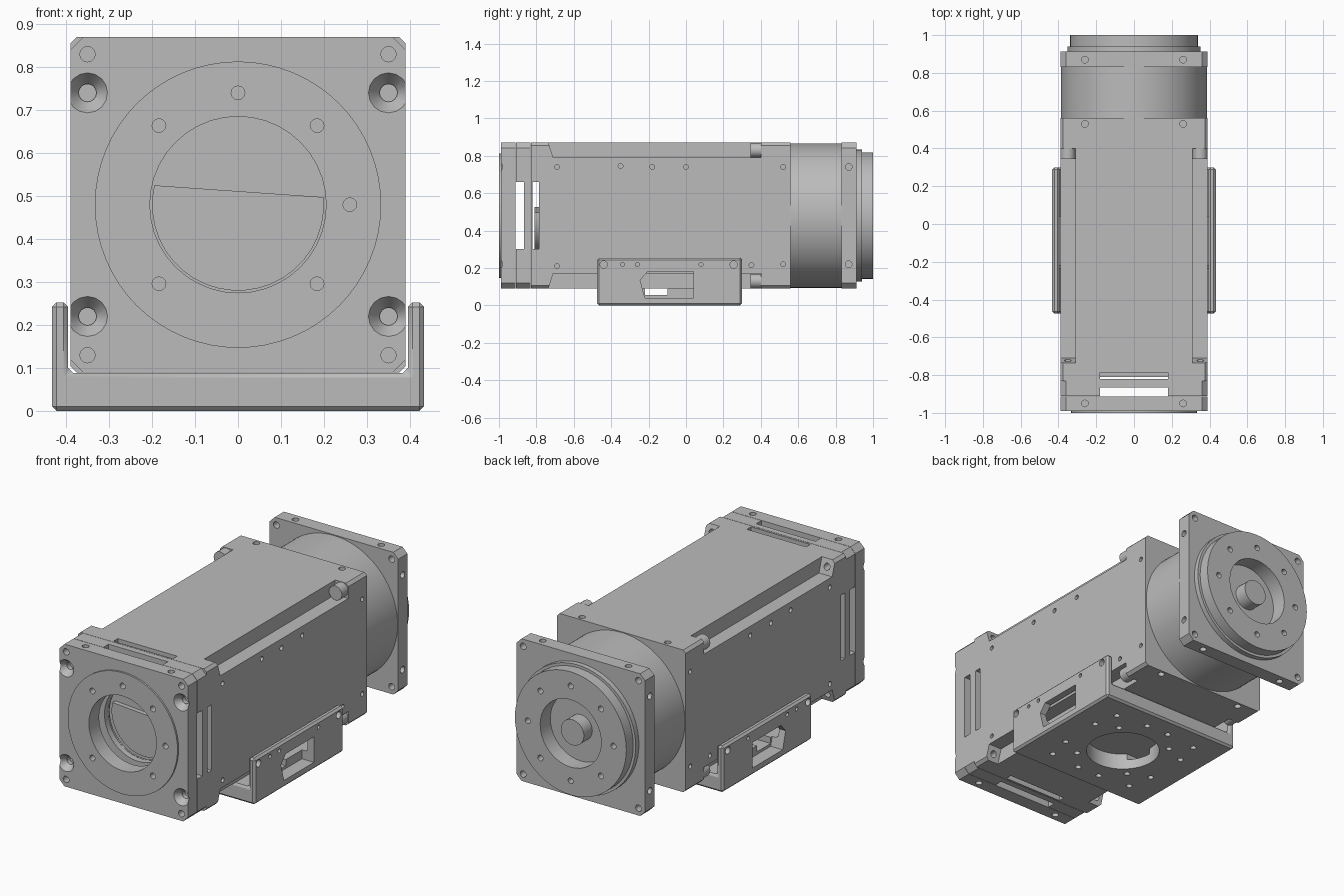
import bpy, bmesh, math
from mathutils import Vector

if "Cube" in bpy.data.objects:
    bpy.data.objects.remove(bpy.data.objects["Cube"], do_unlink=True)

mat = bpy.data.materials.new("machined_grey")
mat.use_nodes = True
GREY = (0.5, 0.5, 0.5, 1)
mat.diffuse_color = GREY
mat.node_tree.nodes["Principled BSDF"].inputs["Base Color"].default_value = GREY

MID = 0.48      # height of the main axis
HALF = 0.39     # half width of the square housing
AXES = {"x": lambda u, v, t: (t, u, v),
        "y": lambda u, v, t: (u, t, v),
        "z": lambda u, v, t: (u, v, t)}


def circle(u, v, r, n=12):
    return [(u + r * math.cos(math.tau * i / n), v + r * math.sin(math.tau * i / n))
            for i in range(n)]


def rect(u0, v0, u1, v1):
    return [(u0, v0), (u1, v0), (u1, v1), (u0, v1)]


def square(c):
    """Housing cross-section with chamfered corners."""
    h, k = HALF, HALF - c
    return [(u, MID + v) for u, v in
            [(-k, -h), (k, -h), (h, -k), (h, k), (k, h), (-k, h), (-h, k), (-h, -k)]]


def sweep(bm, axis, pts, a, b, end=None):
    """Prism (or cone, with a second profile) along an axis."""
    f = AXES[axis]
    lo = [bm.verts.new(f(u, v, a)) for u, v in pts]
    hi = [bm.verts.new(f(u, v, b)) for u, v in (end or pts)]
    faces = [bm.faces.new(lo), bm.faces.new(hi)]
    for i in range(len(pts)):
        j = (i + 1) % len(pts)
        faces.append(bm.faces.new((lo[i], lo[j], hi[j], hi[i])))
    bmesh.ops.recalc_face_normals(bm, faces=faces)


def build(name, shapes, bevel=0):
    bm = bmesh.new()
    for s in shapes:
        sweep(bm, *s)
    if bevel:
        bmesh.ops.bevel(bm, geom=list(bm.edges), offset=bevel, segments=1,
                        affect="EDGES", clamp_overlap=True)
    me = bpy.data.meshes.new(name)
    bm.to_mesh(me)
    bm.free()
    me.materials.append(mat)
    ob = bpy.data.objects.new(name, me)
    bpy.context.collection.objects.link(ob)
    return ob


def cut(ob, shapes):
    """Subtract the shapes and bake the result."""
    cutter = build("cutter", shapes)
    cutter.hide_render = True
    mod = ob.modifiers.new("cut", "BOOLEAN")
    mod.operation, mod.solver, mod.object = "DIFFERENCE", "EXACT", cutter
    mod.use_self = True
    dg = bpy.context.evaluated_depsgraph_get()
    me = bpy.data.meshes.new_from_object(ob.evaluated_get(dg))
    ob.modifiers.clear()
    ob.data = me
    bpy.data.objects.remove(cutter, do_unlink=True)


def side_holes(y, z, r=0.016):
    """Blind holes on both flanks."""
    return [("x", circle(y, z, r), s * 0.36, s * 0.45) for s in (-1, 1)]


def top_holes(y):
    """Blind holes on top and underside."""
    return [("z", circle(s * 0.26, y, 0.018), MID + t * 0.35, MID + t * 0.45)
            for s in (-1, 1) for t in (-1, 1)]


def ring_holes(angles, a, b):
    return [("y", circle(0.26 * math.cos(math.radians(d)),
                         MID + 0.26 * math.sin(math.radians(d)), 0.016), a, b) for d in angles]


CORNERS = [(s, t) for s in (-1, 1) for t in (-1, 1)]


def corner_holes(a, b, r=0.018):
    return [("y", circle(s * 0.35, MID + t * 0.35, r), a, b) for s, t in CORNERS]


def cross_slots(y0, y1):
    """Slots passing through the housing sideways and vertically."""
    return [("x", rect(y0, 0.3, y1, 0.66), -0.5, 0.5),
            ("z", rect(-0.18, y0, 0.18, y1), 0, 1)]


# Front flange with raised ring, bore, countersinks and screw holes
bore = [("y", circle(0, MID, 0.205, 40), -1.1, -0.785)]
front_ring_holes = ring_holes((-135, -45, 0, 45, 90, 135), -1.02, -0.95)
flange = build("front_flange", [("y", square(0.03), -0.99, -0.912)])
sinks = []
for s, t in CORNERS:
    u, v = s * 0.35, MID + t * 0.26
    sinks.append(("y", circle(u, v, 0.048, 16), -0.992, -0.955, circle(u, v, 0.021, 16)))
    sinks.append(("y", circle(u, v, 0.02, 16), -0.96, -0.93))
cut(flange, bore + sinks + front_ring_holes + corner_holes(-1.02, -0.94) + top_holes(-0.95))
ring = build("front_ring", [("y", circle(0, MID, 0.333, 64), -1.0, -0.99)])
cut(ring, bore + front_ring_holes)

# Slotted spacer plate
spacer = build("spacer_plate", [("y", square(0.03), -0.91, -0.832)])
cut(spacer, bore)
cut(spacer, cross_slots(-0.93, -0.865))

# Main housing with four long corner notches
body = build("main_housing", [("y", square(0.015), -0.83, 0.56)])
notches = []
for s, t in CORNERS:
    inner, outer = MID + t * 0.31, MID + t * 0.42
    profile = [(-0.71, inner), (0.4, inner), (0.4, outer), (-0.745, outer)]
    notches.append(("x", profile, s * 0.31, s * 0.45))
cut(body, notches + corner_holes(-0.8, -0.7))
cut(body, bore)
cut(body, cross_slots(-0.82, -0.785))
drill = top_holes(0.53)
for y, z in [(0.52, 0.74), (0.52, 0.22), (-0.69, 0.74), (-0.69, 0.21),
             (-0.35, 0.745), (-0.18, 0.74), (0, 0.74), (0.35, 0.215)]:
    drill += side_holes(y, z, 0.013)
cut(body, drill)

# Screw heads at the notch ends
build("notch_screws", [("y", circle(s * 0.35, MID + t * 0.35, 0.039, 24), 0.345, 0.4)
                       for s, t in CORNERS])

# Cut-off disc inside the bore
arc = [(0.2 * math.cos(math.radians(d)), MID + 0.2 * math.sin(math.radians(d)))
       for d in range(-193, 14, 9)]
build("inner_half_disc", [("y", arc, -0.81, -0.785)])

# Round neck and rear flange
build("rear_neck", [("y", circle(0, MID, 0.386, 80), 0.56, 0.832)])
rear = build("rear_flange", [("y", square(0.03), 0.832, 0.912)])
cut(rear, corner_holes(0.8, 0.95) + top_holes(0.87)
    + side_holes(0.87, 0.74, 0.018) + side_holes(0.87, 0.22, 0.018))

# Stepped output boss with recess, bolt circle and shaft
for name, r, a, b in (("output_step", 0.353, 0.912, 0.94), ("output_disc", 0.338, 0.94, 1.0)):
    boss = build(name, [("y", circle(0, MID, r, 64), a, b)])
    cut(boss, [("y", circle(0, MID, 0.185, 40), 0.9, 1.05)]
        + ring_holes(range(0, 360, 45), 0.95, 1.05))
build("output_shaft", [("y", circle(0, MID, 0.07, 32), 0.9, 0.985)])

# U-shaped mounting bracket
channel = [(-0.433, 0), (0.433, 0), (0.433, 0.253), (0.395, 0.253),
           (0.395, 0.089), (-0.395, 0.089), (-0.395, 0.253), (-0.433, 0.253)]
bracket = build("mounting_bracket", [("y", channel, -0.475, 0.3)], bevel=0.011)
window = [(-0.245, 0.135), (-0.205, 0.18), (0.04, 0.18), (0.04, 0.04), (-0.22, 0.04)]
cut(bracket, [("x", window, s * 0.36, s * 0.5) for s in (-1, 1)])
cut(bracket, [("x", rect(-0.22, 0.055, -0.1, 0.12), -0.5, 0.5)])
cut(bracket, [("z", circle(0, -0.09, 0.19, 48), -0.1, 0.2)])
drill = []
for u, v in [(0.17, 0.17), (0.26, 0.26), (0.07, 0.28), (0.29, 0.12)]:
    drill += [("z", circle(s * u, t * v - 0.09, 0.016), -0.1, 0.04) for s, t in CORNERS]
for y, r in [(-0.44, 0.02), (-0.26, 0.011), (-0.34, 0.011), (0.08, 0.011), (0.255, 0.02)]:
    drill += [("x", circle(y, 0.218, r), s * 0.3, s * 0.5) for s in (-1, 1)]
cut(bracket, drill)

# Smooth the round walls, keep machined edges crisp
for ob in bpy.context.collection.objects:
    if ob.type == "MESH" and ob.data.materials and ob.data.materials[0] == mat:
        ob.data.shade_smooth()
        ob.data.set_sharp_from_angle(angle=math.radians(32))
